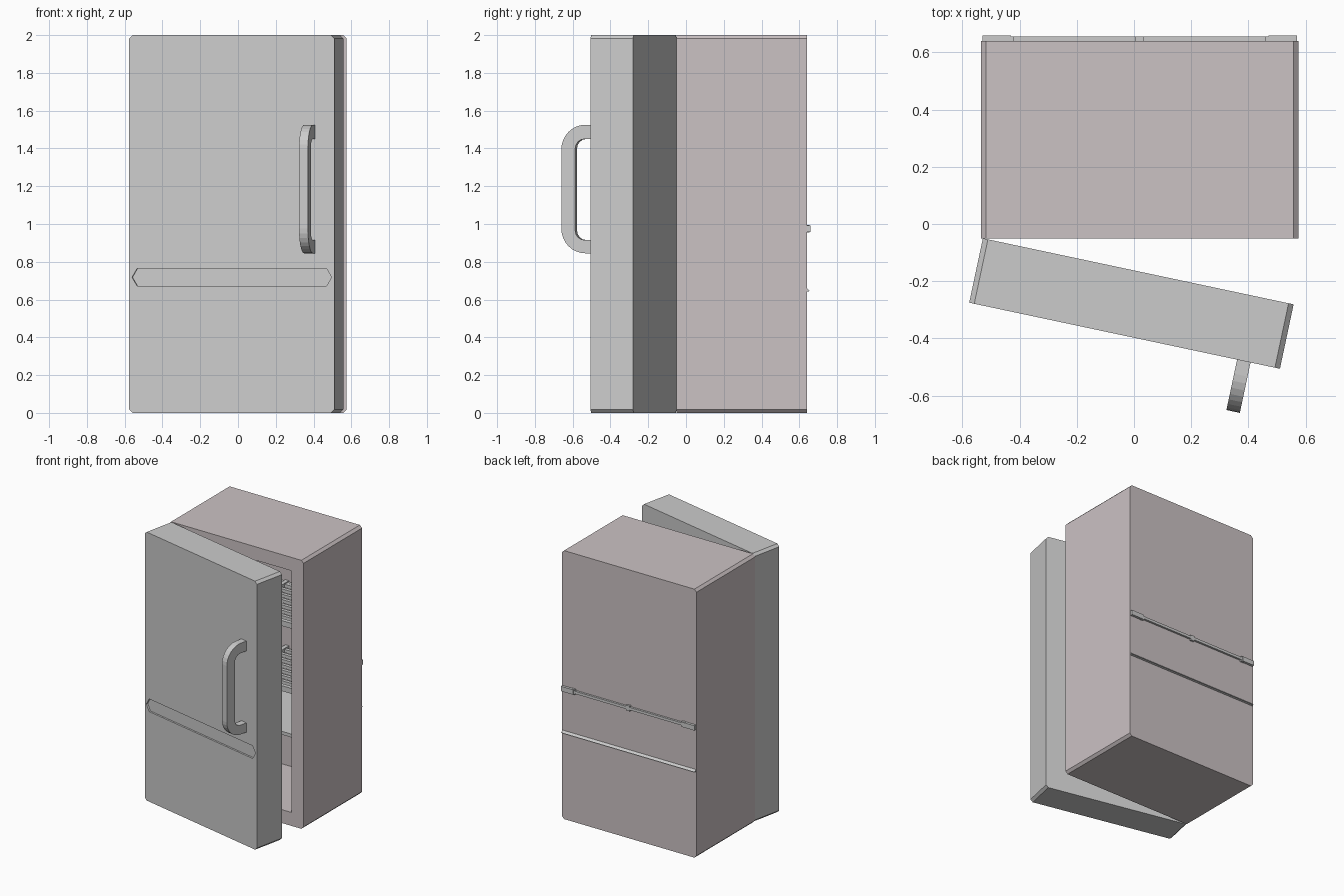
import bpy, bmesh
from math import radians, sin, cos, pi
from mathutils import Matrix

if "Cube" in bpy.data.objects:
    bpy.data.objects.remove(bpy.data.objects["Cube"])


def material(name, rgb):
    m = bpy.data.materials.new(name)
    m.diffuse_color = (*rgb, 1)
    m.use_nodes = True
    m.node_tree.nodes["Principled BSDF"].inputs["Base Color"].default_value = m.diffuse_color
    return m


SHELL = material("shell_paint", (0.60, 0.54, 0.55))
DOOR = material("door_paint", (0.56, 0.54, 0.55))


def finish(bm, name, mat=None):
    bmesh.ops.recalc_face_normals(bm, faces=bm.faces)
    me = bpy.data.meshes.new(name)
    bm.to_mesh(me)
    bm.free()
    ob = bpy.data.objects.new(name, me)
    bpy.context.collection.objects.link(ob)
    if mat:
        me.materials.append(mat)
    return ob


def prism(name, pts, axis, a, b, mat=None):
    """Extrude a 2D profile along y (points are x,z) or x (points are y,z)."""
    bm = bmesh.new()
    vs = [bm.verts.new((p, a, q) if axis == "y" else (a, p, q)) for p, q in pts]
    face = bm.faces.new(vs)
    ext = bmesh.ops.extrude_face_region(bm, geom=[face])["geom"]
    d = (0, b - a, 0) if axis == "y" else (b - a, 0, 0)
    bmesh.ops.translate(bm, vec=d, verts=[g for g in ext if isinstance(g, bmesh.types.BMVert)])
    return finish(bm, name, mat)


def chamfered(x0, x1, z0, z1, c):
    return [(x0 + c, z0), (x1 - c, z0), (x1, z0 + c), (x1, z1 - c),
            (x1 - c, z1), (x0 + c, z1), (x0, z1 - c), (x0, z0 + c)]


def boxes(name, specs):
    """One object made of several boxes (x0, x1, y0, y1, z0, z1)."""
    bm = bmesh.new()
    for x0, x1, y0, y1, z0, z1 in specs:
        m = Matrix.Translation(((x0 + x1) / 2, (y0 + y1) / 2, (z0 + z1) / 2))
        bmesh.ops.create_cube(bm, size=1, matrix=m @ Matrix.Diagonal((x1 - x0, y1 - y0, z1 - z0, 1)))
    return finish(bm, name)


def cut(ob, cutter):
    cutter.hide_render = True
    mod = ob.modifiers.new("cut", "BOOLEAN")
    mod.operation, mod.solver, mod.object = "DIFFERENCE", "EXACT", cutter
    bpy.context.view_layer.objects.active = ob
    bpy.ops.object.modifier_apply(modifier=mod.name)
    bpy.data.objects.remove(cutter)


# Cabinet: chamfered block hollowed from the front
cabinet = prism("cabinet", chamfered(-0.535, 0.575, 0, 2, 0.018), "y", -0.05, 0.64, SHELL)
cut(cabinet, boxes("cavity_cutter", [(-0.435, 0.475, -0.2, 0.55, 0.1, 1.9)]))

# Two wire shelves: front and back rails, side rails and cross slats
for i, (z, back) in enumerate(((1.46, 0.56), (0.975, 0.655))):
    rails = [(-0.45, 0.49, 0.0, 0.03, z - 0.02, z + 0.02),
             (-0.53, 0.57, back - 0.03, back, z - 0.01, z + 0.01)]
    rails += [(x, x + 0.03, 0.0, back, z - 0.02, z + 0.02) for x in (-0.45, 0.005, 0.46)]
    rails += [(-0.45, 0.49, y, y + 0.025, z - 0.012, z + 0.012)
              for y in [0.08 + 0.07 * k for k in range(7)]]
    if back > 0.6:
        rails += [(x, x + 0.1, 0.56, back + 0.004, z - 0.018, z + 0.018) for x in (-0.53, 0.47)]
    boxes(f"wire_shelf_{i + 1}", rails)

# Solid shelf below, its rear lip showing through the back
prism("solid_shelf", [(0.0, 0.63), (0.0, 0.655), (0.63, 0.67), (0.655, 0.645), (0.63, 0.64)],
      "x", -0.53, 0.57)

# Door built at its hinge, then swung open
door = prism("door", chamfered(0, 1.11, 0, 2, 0.018), "y", -0.23, 0, DOOR)
zm, h = 0.718, 0.047
groove = [(0.015, zm), (0.043, zm - h), (1.067, zm - h),
          (1.095, zm), (1.067, zm + h), (0.043, zm + h)]
cut(door, prism("groove_cutter", groove, "y", -0.4, -0.217))


# Handle: rounded C profile seen from the side
def arc(cy, cz, r, a0, a1, n):
    return [(cy + r * cos(a0 + (a1 - a0) * k / n), cz + r * sin(a0 + (a1 - a0) * k / n))
            for k in range(n + 1)]


outer = arc(-0.28, 1.395, 0.13, pi / 2, pi, 8) + arc(-0.28, 0.975, 0.13, pi, 1.5 * pi, 8)
inner = arc(-0.285, 0.965, 0.05, 1.5 * pi, pi, 4) + arc(-0.285, 1.4, 0.05, pi, pi / 2, 4)
profile = [(-0.225, 1.525)] + outer + [(-0.225, 0.845), (-0.225, 0.915)] + inner + [(-0.225, 1.45)]
handle = prism("door_handle", profile, "x", 0.957, 1.005, DOOR)

swing = Matrix.Translation((-0.528, -0.05, 0)) @ Matrix.Rotation(radians(-12), 4, "Z")
for ob in (door, handle):
    ob.data.transform(swing)
